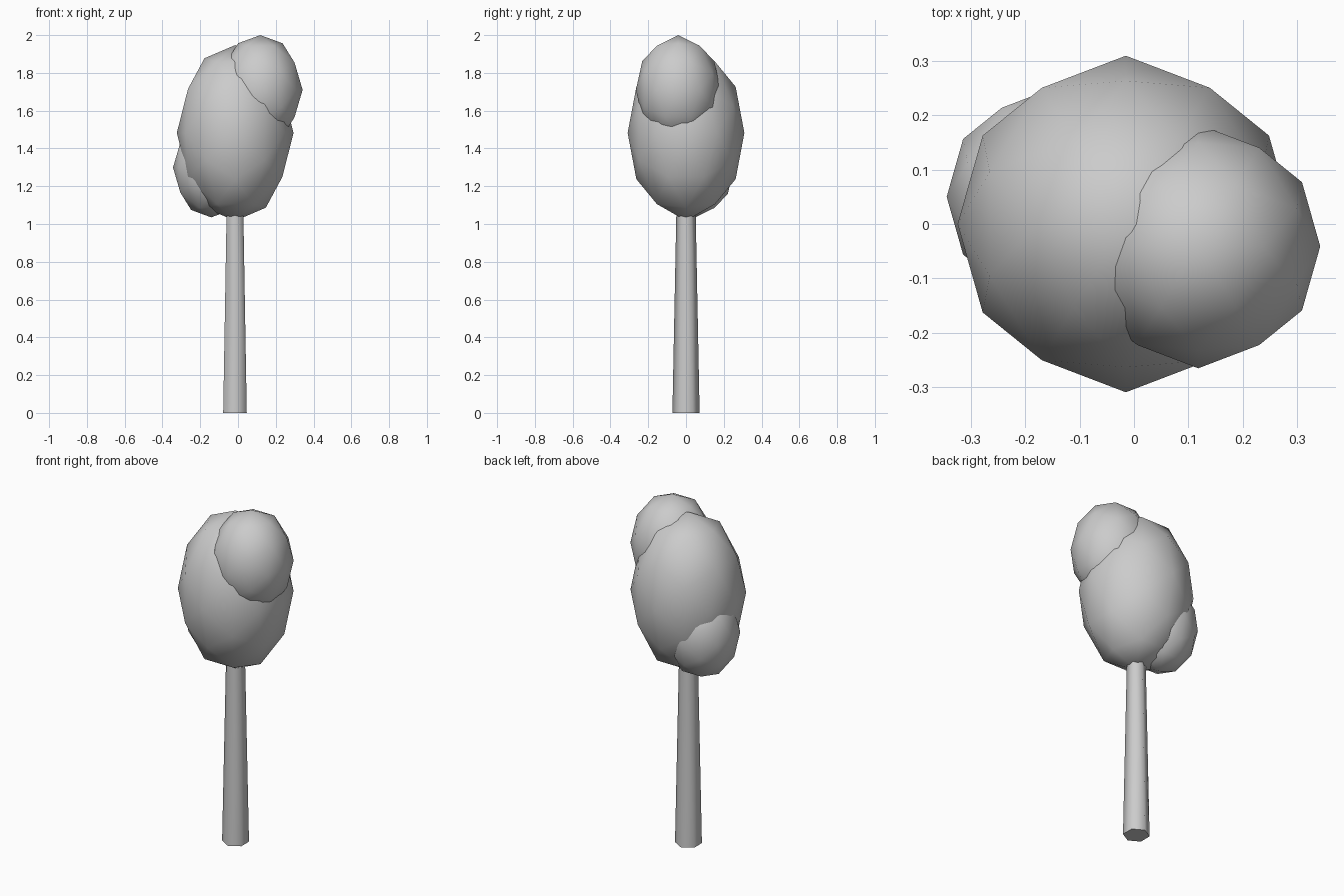
import bpy, bmesh, math
from itertools import product
from mathutils import Vector

if "Cube" in bpy.data.objects:
    bpy.data.objects.remove(bpy.data.objects["Cube"])

PHI = (1 + 5 ** 0.5) / 2


def foliage(name, centre, radius, half_height):
    """Low-poly geodesic ball (80 faces), two-fold axes along x, y, z."""
    pts = set()
    for a, b, c in product((-1, 1), repeat=3):
        for p in ((a * PHI, b, 0), (a, 0, 0), (a * 0.5, b * PHI / 2, c * (PHI - 1) / 2)):
            for k in range(3):
                pts.add(p[k:] + p[:k])
    bm = bmesh.new()
    for p in pts:
        n = Vector(p).normalized()
        bm.verts.new((n.x * radius, n.y * radius, n.z * half_height))
    bmesh.ops.convex_hull(bm, input=bm.verts[:])
    bmesh.ops.recalc_face_normals(bm, faces=bm.faces[:])
    for f in bm.faces:
        f.smooth = True
    mesh = bpy.data.meshes.new(name)
    bm.to_mesh(mesh)
    bm.free()
    obj = bpy.data.objects.new(name, mesh)
    obj.location = centre
    bpy.context.collection.objects.link(obj)


# Tapered six-sided trunk, running a little way into the crown
bpy.ops.mesh.primitive_cone_add(vertices=6, radius1=0.072, radius2=0.05,
                                depth=1.12, location=(-0.016, 0, 0.56))
trunk = bpy.context.object
trunk.name = "trunk"
bpy.ops.object.shade_smooth_by_angle(angle=math.radians(65))

# Crown and its two side clumps
foliage("main_crown", (-0.015, 0, 1.482), 0.309, 0.465)
foliage("upper_clump", (0.118, -0.041, 1.71), 0.224, 0.29)
foliage("lower_clump", (-0.142, 0.05, 1.299), 0.202, 0.264)
